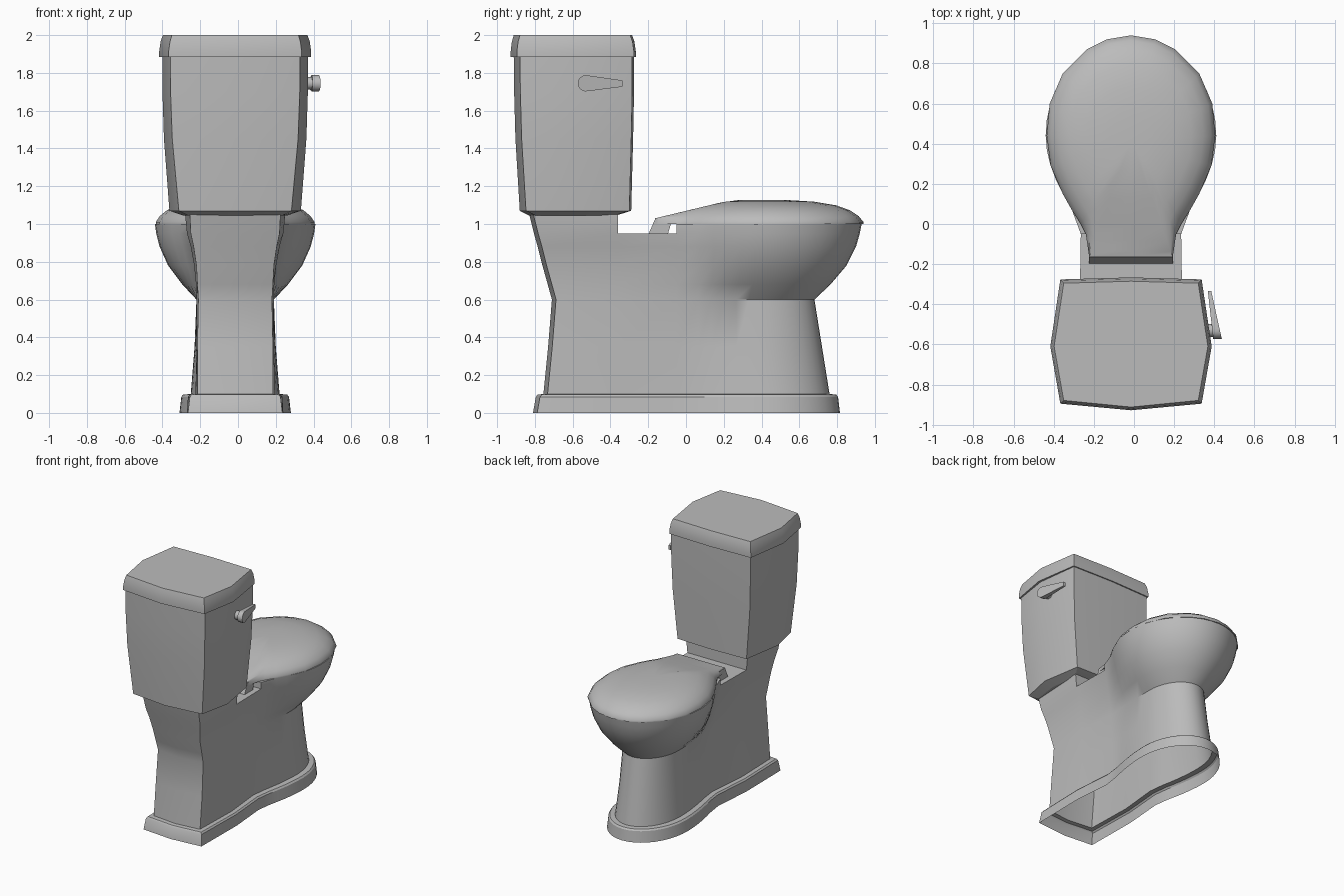
import bpy, bmesh
from math import sin, cos, pi, radians

CX = -0.015  # shared centre line of the body, tank and seat

cube = bpy.data.objects.get("Cube")
if cube:
    bpy.data.objects.remove(cube, do_unlink=True)

porcelain = bpy.data.materials.new("grey_porcelain")
porcelain.use_nodes = True
COLOUR = (0.5, 0.5, 0.5, 1)
porcelain.diffuse_color = COLOUR
porcelain.node_tree.nodes["Principled BSDF"].inputs["Base Color"].default_value = COLOUR


def finish(name, bm, angle=32, fix_normals=True):
    """Turn a bmesh into a shaded object."""
    if fix_normals:
        bmesh.ops.recalc_face_normals(bm, faces=bm.faces)
    mesh = bpy.data.meshes.new(name)
    bm.to_mesh(mesh)
    bm.free()
    mesh.materials.append(porcelain)
    obj = bpy.data.objects.new(name, mesh)
    bpy.context.collection.objects.link(obj)
    bpy.ops.object.select_all(action="DESELECT")
    obj.select_set(True)
    bpy.context.view_layer.objects.active = obj
    bpy.ops.object.shade_smooth_by_angle(angle=radians(angle))
    return obj


def add_rings(bm, rings):
    """Skin a stack of closed rings and return their vertices."""
    loops = [[bm.verts.new(p) for p in ring] for ring in rings]
    for low, high in zip(loops, loops[1:]):
        for i in range(len(low)):
            j = (i + 1) % len(low)
            bm.faces.new((low[i], low[j], high[j], high[i]))
    return loops


def loft(name, rings, bottom=True, top=True, angle=32):
    bm = bmesh.new()
    loops = add_rings(bm, rings)
    if bottom:
        bm.faces.new(loops[0][::-1])
    if top:
        bm.faces.new(loops[-1])
    return finish(name, bm, angle)


def mirrored(half):
    """Close a half outline that starts and ends on the centre line."""
    return half + [(-x, y) for x, y in half[-2:0:-1]]


def pedestal_half(back, corner, side, neck, bowl, mid, front):
    """Half outline: flat back, pinched neck, rounded bowl."""
    half = [(0, back), (corner, back + 0.022), (side, -0.36), (neck, -0.05)]
    for i in range(1, 7):
        s = i / 6
        half.append((neck + (bowl - neck) * sin(s * pi / 2), mid * s))
    for i in range(1, 11):
        a = i / 10 * pi / 2
        half.append((bowl * cos(a), mid + (front - mid) * sin(a)))
    half[-1] = (0, front)
    return half


def ring_at(half, z):
    return [(x + CX, y, z) for x, y in mirrored(half)]


# Plinth: open underneath, with a narrow ledge up to the pedestal
loft("plinth", [
    ring_at(pedestal_half(-0.81, 0.25, 0.255, 0.23, 0.295, 0.42, 0.815), 0),
    ring_at(pedestal_half(-0.795, 0.24, 0.25, 0.225, 0.285, 0.42, 0.805), 0.085),
    ring_at(pedestal_half(-0.785, 0.23, 0.24, 0.215, 0.275, 0.42, 0.795), 0.097),
    ring_at(pedestal_half(-0.755, 0.20, 0.21, 0.18, 0.235, 0.42, 0.76), 0.1),
], bottom=False, top=False)

# Pedestal and bowl: height, then the outline measures
levels = [
    (0.10, -0.755, 0.20, 0.21, 0.18, 0.235, 0.42, 0.76),
    (0.35, -0.73, 0.20, 0.205, 0.18, 0.215, 0.40, 0.72),
    (0.60, -0.71, 0.195, 0.205, 0.19, 0.205, 0.40, 0.68),
    (0.68, -0.732, 0.20, 0.207, 0.20, 0.28, 0.42, 0.765),
    (0.78, -0.76, 0.205, 0.217, 0.215, 0.355, 0.43, 0.85),
    (0.88, -0.785, 0.22, 0.235, 0.235, 0.40, 0.44, 0.90),
    (0.95, -0.805, 0.235, 0.255, 0.25, 0.418, 0.44, 0.92),
]
bm = bmesh.new()
loops = add_rings(bm, [ring_at(pedestal_half(*m), z) for z, *m in levels])
base = loops[-1]
n = len(base)
# Above the shelf only the tank support and the bowl rim continue
crown = ring_at(pedestal_half(-0.83, 0.24, 0.265, 0.25, 0.425, 0.44, 0.93), 0)
support = [n - 2, n - 1, 0, 1, 2]
rim = list(range(3, n - 2))
for part, height in ((support, 1.05), (rim, 1.0)):
    upper = [bm.verts.new((crown[i][0], crown[i][1], height)) for i in part]
    lower = [base[i] for i in part]
    for k in range(len(part)):
        j = (k + 1) % len(part)
        bm.faces.new((lower[k], lower[j], upper[j], upper[k]))
    bm.faces.new(upper)
bm.faces.new([base[i] for i in (2, 3, n - 3, n - 2)])
finish("pedestal_and_bowl", bm, 40)

# Seat lid: domed rings, held down towards the hinge by a sloping limit
lid_half = [(0, -0.165), (0.208, -0.165), (0.225, -0.05), (0.25, 0.0), (0.295, 0.07),
            (0.34, 0.15), (0.40, 0.29), (0.42, 0.44), (0.405, 0.6), (0.34, 0.75),
            (0.22, 0.87), (0.12, 0.92), (0, 0.94)]
lid_rings = []
for scale, z in ((1, 1.0), (1, 1.01), (0.95, 1.042), (0.86, 1.073), (0.72, 1.099),
                 (0.5, 1.118), (0.25, 1.126), (0.05, 1.127)):
    ring = []
    for x, y in mirrored(lid_half):
        ys = 0.42 + (y - 0.42) * scale
        ring.append((x * scale + CX, ys, min(z, 1.03 + 0.24 * (ys + 0.165)) if scale < 1
                     else (1.03 if y < -0.1 and z > 1 else z)))
    lid_rings.append(ring)
loft("seat_lid", lid_rings, angle=40)

# Hinge block: wedge profile swept across the back of the lid
hinge = [(-0.197, 0.95), (-0.162, 1.03), (-0.08, 1.03), (-0.08, 1.0), (-0.095, 0.95)]
loft("seat_hinge", [[(CX + s * 0.21, y, z) for y, z in hinge] for s in (-1, 1)])


def tank_ring(z, corner, side, back, front):
    """Eight-sided outline with gently bowed sides."""
    half = [(0, back), (corner, back + 0.033), (side, -0.61), (corner, front - 0.01), (0, front)]
    return ring_at(half, z)


# Cistern and its cover
loft("tank", [
    tank_ring(1.045, 0.25, 0.275, -0.83, -0.37),
    tank_ring(1.07, 0.298, 0.348, -0.88, -0.29),
    tank_ring(1.45, 0.333, 0.377, -0.903, -0.28),
    tank_ring(1.70, 0.342, 0.385, -0.91, -0.275),
    tank_ring(1.89, 0.343, 0.385, -0.912, -0.275),
], angle=20)
loft("tank_cover", [
    tank_ring(1.885, 0.352, 0.402, -0.928, -0.266),
    tank_ring(1.915, 0.352, 0.402, -0.928, -0.266),
    tank_ring(1.965, 0.345, 0.395, -0.922, -0.273),
    tank_ring(2.0, 0.335, 0.383, -0.912, -0.285),
], angle=25)

# Flush lever: tapered paddle on a short round stem
PY, PZ = -0.53, 1.745
arc = [radians(75 + 210 * i / 10) for i in range(11)]
paddle = [(PY + 0.043 * cos(a), PZ + 0.043 * sin(a)) for a in arc]
paddle += [(-0.335, 1.727), (-0.335, 1.76)]


def paddle_ring(root_x, tip_x):
    return [(root_x + (tip_x - root_x) * (y - PY) / 0.195, y, z) for y, z in paddle]


loft("flush_lever", [paddle_ring(0.39, 0.368), paddle_ring(0.428, 0.385)])
loft("lever_stem", [[(x, PY + 0.033 * cos(2 * pi * i / 12), PZ + 0.033 * sin(2 * pi * i / 12))
                     for i in range(12)] for x in (0.34, 0.4)])
